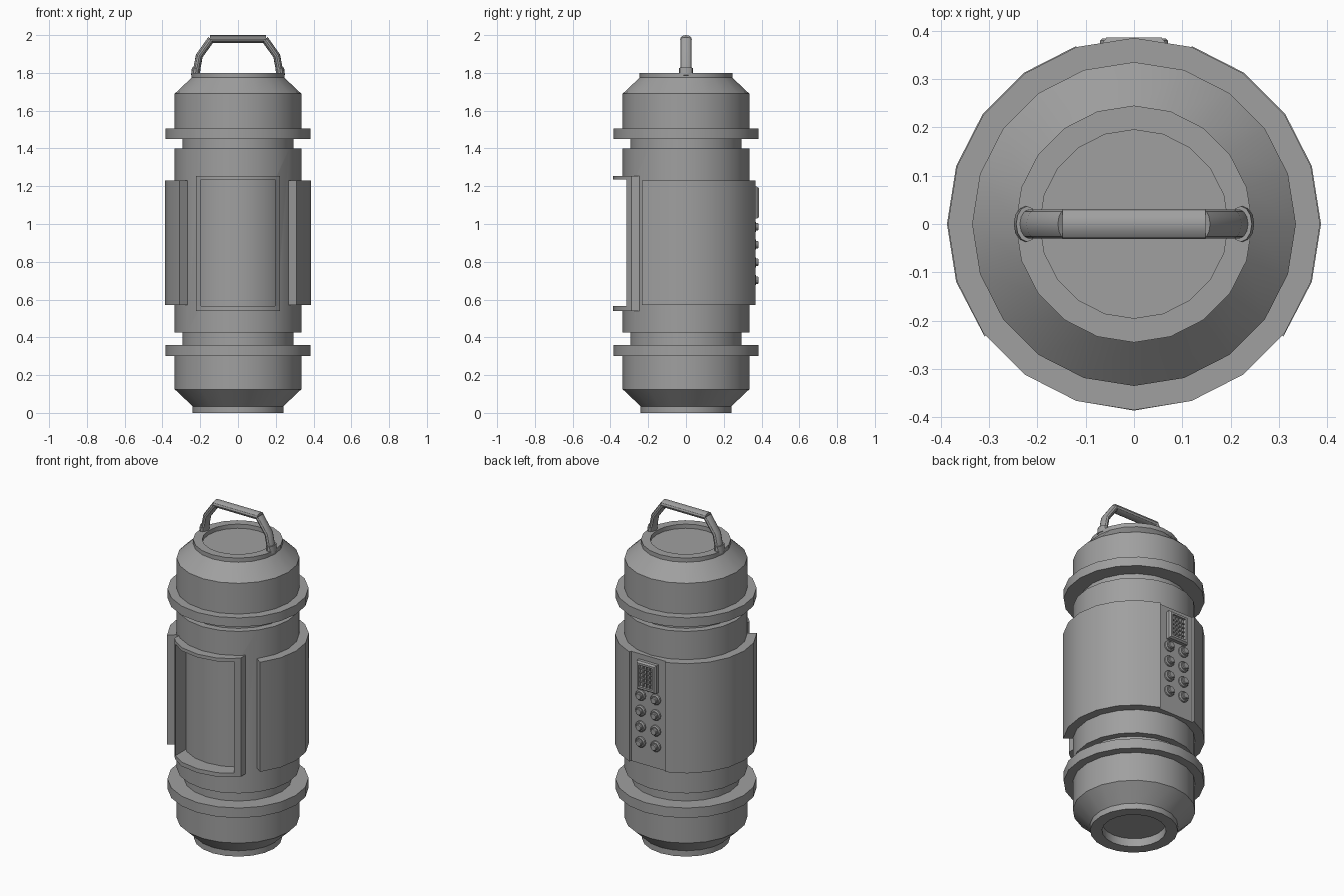
import bpy, bmesh
from math import sin, cos, pi, radians
from mathutils import Vector

cube = bpy.data.objects.get("Cube")
if cube:
    bpy.data.objects.remove(cube, do_unlink=True)

grey = bpy.data.materials.new("metal_grey")
grey.use_nodes = True
grey.diffuse_color = (0.35, 0.35, 0.35, 1)
grey.node_tree.nodes["Principled BSDF"].inputs["Base Color"].default_value = (0.35, 0.35, 0.35, 1)

SIDES = 20


def finish(name, bm):
    """Turn a bmesh into a named, shaded object."""
    bmesh.ops.recalc_face_normals(bm, faces=bm.faces)
    mesh = bpy.data.meshes.new(name)
    bm.to_mesh(mesh)
    bm.free()
    mesh.materials.append(grey)
    obj = bpy.data.objects.new(name, mesh)
    bpy.context.collection.objects.link(obj)
    shade(obj)
    return obj


def shade(obj):
    bpy.ops.object.select_all(action='DESELECT')
    obj.select_set(True)
    bpy.context.view_layer.objects.active = obj
    bpy.ops.object.shade_smooth_by_angle(angle=radians(25))


def skin(bm, rings, closed=False):
    """Join rings of vertices with quads; cap the ends unless closed."""
    n = len(rings[0])
    pairs = list(zip(rings, rings[1:])) + ([(rings[-1], rings[0])] if closed else [])
    for a, b in pairs:
        for i in range(n):
            j = (i + 1) % n
            bm.faces.new((a[i], a[j], b[j], b[i]))
    if not closed:
        bm.faces.new(rings[0])
        bm.faces.new(rings[-1])


def lathe(name, profile, closed=False):
    bm = bmesh.new()
    rings = [[bm.verts.new((r * cos(2 * pi * i / SIDES), r * sin(2 * pi * i / SIDES), z))
              for i in range(SIDES)] for r, z in profile]
    skin(bm, rings, closed)
    return finish(name, bm)


def prism(name, outline, z0, z1):
    bm = bmesh.new()
    skin(bm, [[bm.verts.new((x, y, z)) for x, y in outline] for z in (z0, z1)])
    return finish(name, bm)


def box(name, x0, x1, y0, y1, z0, z1):
    return prism(name, [(x0, y0), (x1, y0), (x1, y1), (x0, y1)], z0, z1)


def arc(r, angles):
    return [(r * cos(radians(a)), r * sin(radians(a))) for a in angles]


# End caps, each with a collar ring, a cone and a recessed end
lathe("bottom_cap", [(0.175, 0.05), (0.175, 0), (0.24, 0), (0.24, 0.035), (0.335, 0.125),
                     (0.335, 0.30), (0.385, 0.30), (0.385, 0.36), (0.29, 0.36)])
lathe("top_cap", [(0.29, 1.45), (0.385, 1.45), (0.385, 1.505), (0.335, 1.505), (0.335, 1.69),
                  (0.245, 1.775), (0.245, 1.80), (0.195, 1.80), (0.195, 1.775)])

# Inner core, seen in the grooves and behind the front opening
lathe("inner_core", [(0.295, 0.35), (0.295, 1.46)])

# Outer shell with the front opening cut out
shell = lathe("outer_shell", [(0.335, 0.425), (0.335, 1.40), (0.285, 1.40), (0.285, 0.425)], True)
cutter = box("opening_cutter", -0.2, 0.2, -0.5, -0.1, 0.56, 1.24)
cutter.hide_render = True
mod = shell.modifiers.new("opening", 'BOOLEAN')
mod.operation = 'DIFFERENCE'
mod.solver = 'EXACT'
mod.object = cutter
graph = bpy.context.evaluated_depsgraph_get()
cut_mesh = bpy.data.meshes.new_from_object(shell.evaluated_get(graph))
shell.modifiers.clear()
shell.data = cut_mesh
bpy.data.objects.remove(cutter, do_unlink=True)
shade(shell)

# Front frame: two curved lips and two side walls
half = [(0.222, -0.20), (0.222, -0.288), (0.195, -0.316), (0.119, -0.366)]
lip = half + [(0, -0.386)] + [(-x, y) for x, y in reversed(half)]
prism("frame_lower_lip", lip, 0.54, 0.565)
prism("frame_upper_lip", lip, 1.235, 1.255)
wall = [(0.222, -0.20), (0.222, -0.288), (0.195, -0.316), (0.195, -0.20)]
for side, s in (("left", 1), ("right", -1)):
    prism("frame_wall_" + side, [(s * x, y) for x, y in wall], 0.55, 1.245)

# Side armour wrapping round to the back
angles = [-37, -18, 0, 18, 36, 54, 72]
wrap = arc(0.387, angles) + arc(0.325, reversed(angles))
for side, s in (("left", 1), ("right", -1)):
    prism("side_armour_" + side, [(s * x, y) for x, y in wrap], 0.57, 1.23)

# Back control panel
box("control_panel", -0.119, 0.119, 0.29, 0.355, 0.57, 1.23)

# Display: bevelled frame with a sunken face and a grid of bars
bm = bmesh.new()
cx, cz = 0, 1.113
steps = [(0.065, 0.085, 0.35), (0.065, 0.085, 0.375), (0.057, 0.077, 0.386),
         (0.045, 0.065, 0.386), (0.045, 0.065, 0.368)]
skin(bm, [[bm.verts.new((cx + sx * w, y, cz + sz * h))
           for sx, sz in ((-1, -1), (1, -1), (1, 1), (-1, 1))] for w, h, y in steps])
finish("display_frame", bm)
for i in range(1, 4):
    x = -0.045 + 0.09 * i / 4
    box("display_bar_upright", x - 0.003, x + 0.003, 0.366, 0.378, cz - 0.065, cz + 0.065)
for i in range(1, 5):
    z = cz - 0.065 + 0.13 * i / 5
    box("display_bar_level", -0.045, 0.045, 0.366, 0.377, z - 0.003, z + 0.003)

# Two columns of round push buttons
for row in range(4):
    for x in (-0.05, 0.05):
        z = 0.703 + row * 0.094
        bm = bmesh.new()
        rings = [[bm.verts.new((x + r * cos(pi * i / 6), y, z + r * sin(pi * i / 6)))
                  for i in range(12)]
                 for r, y in ((0.032, 0.35), (0.032, 0.364), (0.026, 0.37), (0.02, 0.37),
                              (0.02, 0.38), (0.016, 0.384))]
        skin(bm, rings)
        finish("push_button", bm)


def tube(name, path, ry, rt, sides=12):
    """Sweep an oval along a path lying in the x-z plane."""
    bm = bmesh.new()
    pts = [Vector((x, 0, z)) for x, z in path]
    rings = []
    for k, p in enumerate(pts):
        t_in = (p - pts[max(k - 1, 0)]).normalized()
        t_out = (pts[min(k + 1, len(pts) - 1)] - p).normalized()
        t = (t_in + t_out).normalized()
        side = Vector((t.z, 0, -t.x))
        rings.append([bm.verts.new(p + side * rt * cos(2 * pi * i / sides)
                                   + Vector((0, ry * sin(2 * pi * i / sides), 0)))
                      for i in range(sides)])
    skin(bm, rings)
    return finish(name, bm)


# Carrying handle
tube("handle_grip", [(-0.148, 1.979), (0.148, 1.979)], 0.031, 0.021)
for side, s in (("left", 1), ("right", -1)):
    tube("handle_arm_" + side, [(s * 0.224, 1.79), (s * 0.205, 1.89), (s * 0.142, 1.978)],
         0.03, 0.019)
    tube("handle_collar_" + side, [(s * 0.226, 1.785), (s * 0.221, 1.826)], 0.037, 0.023)
